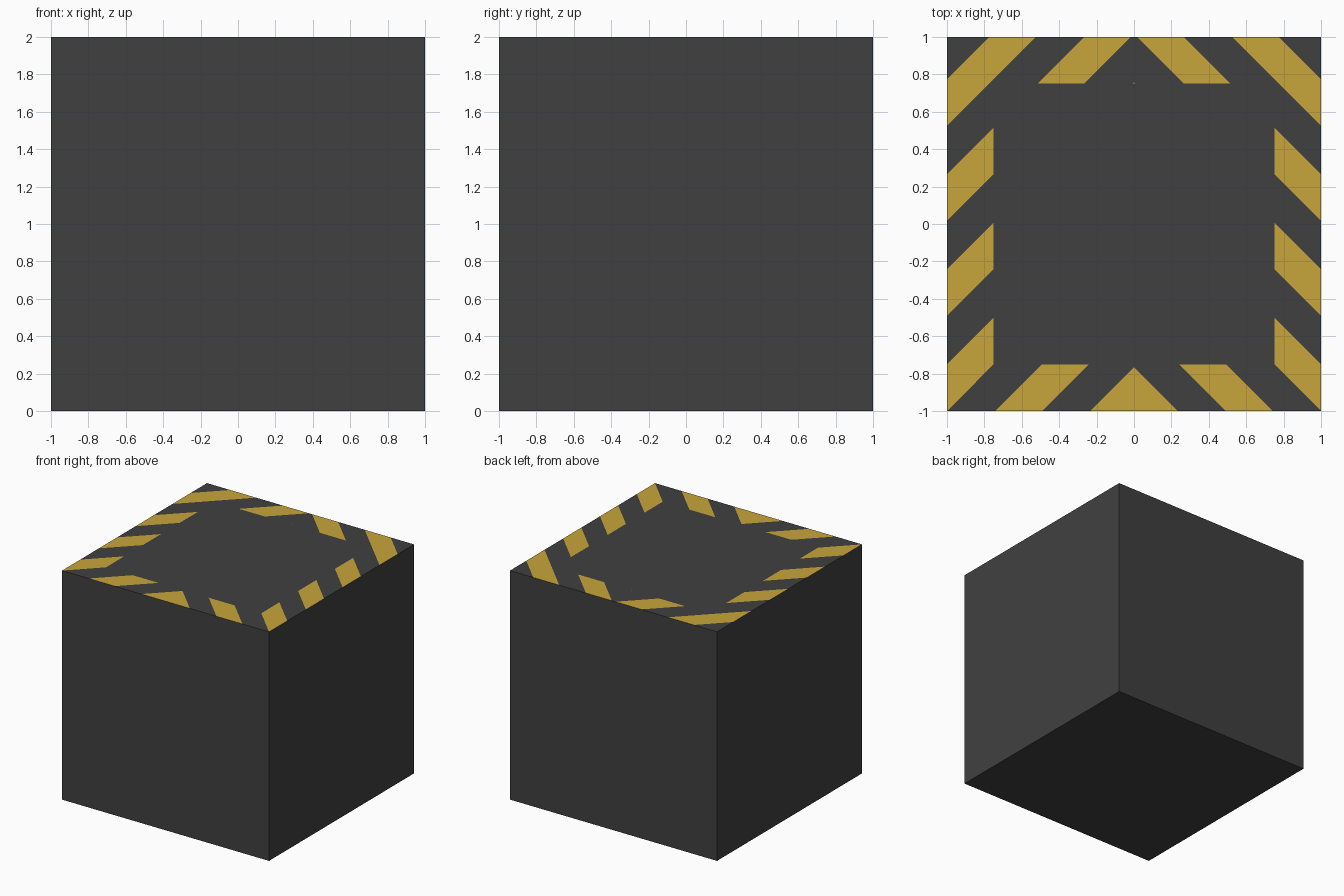
import bpy, bmesh
from mathutils import Vector

if "Cube" in bpy.data.objects:
    bpy.data.objects.remove(bpy.data.objects["Cube"])

BORDER, PERIOD, WIDTH = 0.75, 0.508, 0.251


def material(name, rgb):
    m = bpy.data.materials.new(name)
    m.diffuse_color = (*rgb, 1)
    m.use_nodes = True
    m.node_tree.nodes["Principled BSDF"].inputs["Base Color"].default_value = m.diffuse_color
    return m


mesh = bpy.data.meshes.new("crate_block")
block = bpy.data.objects.new("crate_block", mesh)
bpy.context.collection.objects.link(block)
mesh.materials.append(material("charcoal", (0.051, 0.051, 0.051)))
mesh.materials.append(material("hazard yellow", (0.578, 0.376, 0.044)))

# Plain cube standing on the ground
bm = bmesh.new()
bmesh.ops.create_cube(bm, size=2)
bmesh.ops.translate(bm, verts=bm.verts, vec=(0, 0, 1))


def in_border(p):
    return max(abs(p.x), abs(p.y)) > BORDER


def top_faces(rule):
    bm.normal_update()
    return [f for f in bm.faces
            if f.normal.z > 0.9 and rule(f.calc_center_median())]


def cut(rule, co, normal):
    faces = top_faces(rule)
    edges = {e for f in faces for e in f.edges}
    verts = {v for f in faces for v in f.verts}
    bmesh.ops.bisect_plane(bm, geom=faces + list(edges) + list(verts),
                           dist=1e-5, plane_co=co, plane_no=normal)


# Border band round the top, then the mirror line through it
for s in (-BORDER, BORDER):
    cut(lambda p: True, (s, 0, 0), (1, 0, 0))
    cut(lambda p: True, (0, s, 0), (0, 1, 0))
cut(in_border, (0, 0, 0), (1, 0, 0))

# Diagonal stripe edges, mirrored left to right
for side in (-1, 1):
    for k in range(-2, 4):
        for t in (k * PERIOD, k * PERIOD + WIDTH):
            cut(lambda p: in_border(p) and p.x * side > 0,
                (0, t, 0), Vector((side, 1, 0)).normalized())

# Paint every second diagonal band yellow
for f in top_faces(in_border):
    c = f.calc_center_median()
    if (c.y + abs(c.x)) % PERIOD < WIDTH:
        f.material_index = 1

bm.to_mesh(mesh)
bm.free()
